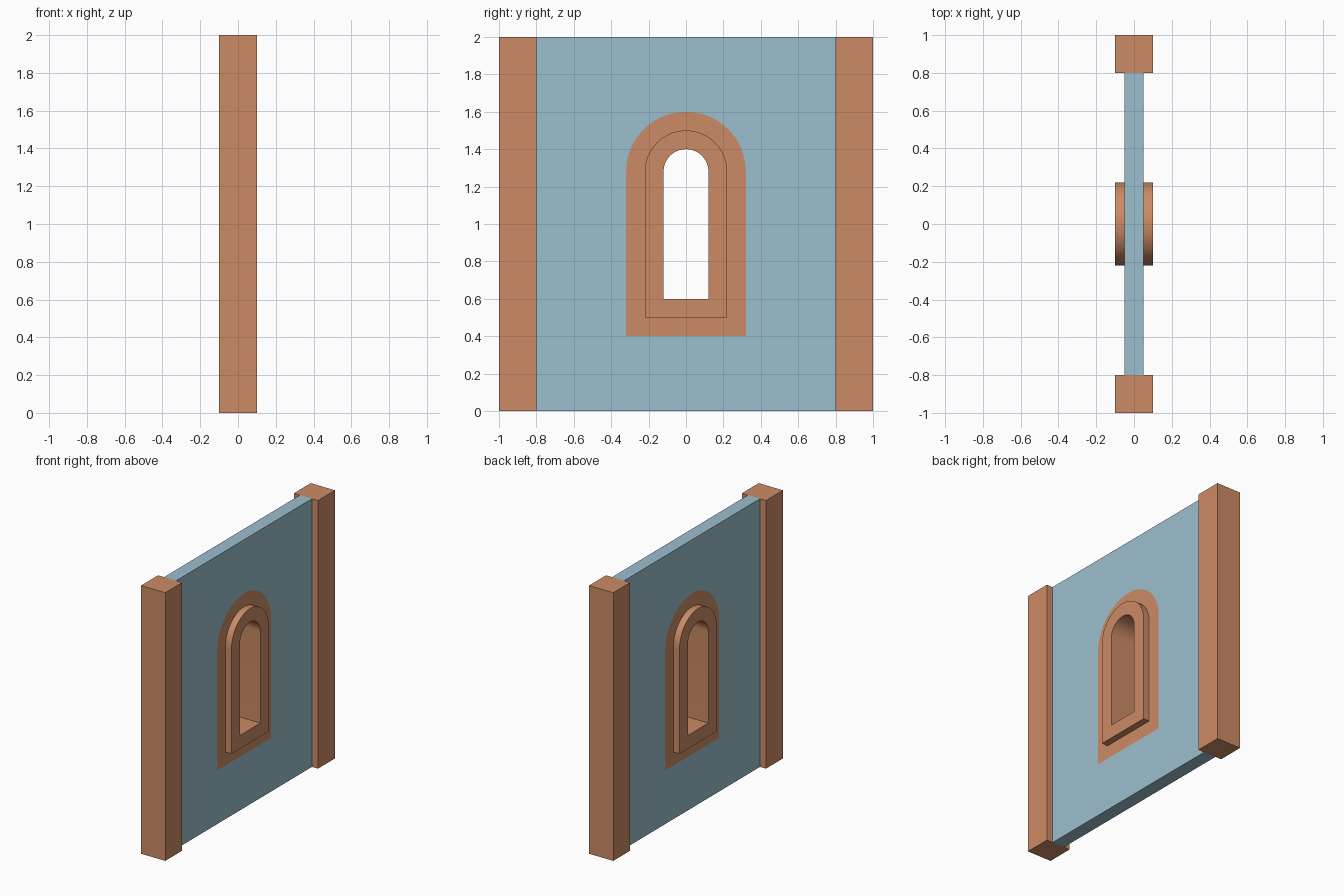
import bpy, bmesh, math

if "Cube" in bpy.data.objects:
    bpy.data.objects.remove(bpy.data.objects["Cube"])

SPRING = 1.28   # height where the arches start to curve
SEGS = 32


def material(name, color):
    m = bpy.data.materials.new(name)
    m.diffuse_color = color
    m.use_nodes = True
    m.node_tree.nodes["Principled BSDF"].inputs["Base Color"].default_value = m.diffuse_color
    return m


brick = material("terracotta", (0.60, 0.26, 0.13, 1))
plaster = material("pale_blue", (0.33, 0.52, 0.62, 1))


def finish(bm, name, mat):
    bmesh.ops.recalc_face_normals(bm, faces=bm.faces)
    mesh = bpy.data.meshes.new(name)
    bm.to_mesh(mesh)
    bm.free()
    mesh.materials.append(mat)
    obj = bpy.data.objects.new(name, mesh)
    bpy.context.collection.objects.link(obj)
    return obj


def arch(radius, bottom):
    """Round-topped outline in the (y, z) plane."""
    pts = [(-radius, bottom), (radius, bottom)]
    for i in range(SEGS + 1):
        a = math.pi * i / SEGS
        pts.append((radius * math.cos(a), SPRING + radius * math.sin(a)))
    return pts


def add_loop(bm, pts, x):
    return [bm.verts.new((x, y, z)) for y, z in pts]


def bridge(bm, a, b):
    for i in range(len(a)):
        j = (i + 1) % len(a)
        bm.faces.new((a[i], a[j], b[j], b[i]))


def loop_edges(bm, verts):
    return [bm.edges.new((v, verts[(i + 1) % len(verts)])) for i, v in enumerate(verts)]


# Wall panel with an arched hole
bm = bmesh.new()
rect = [(-0.8, 0), (0.8, 0), (0.8, 2), (-0.8, 2)]
rims = []
for x in (0.05, -0.05):
    outer = add_loop(bm, rect, x)
    edges = loop_edges(bm, outer) + loop_edges(bm, add_loop(bm, arch(0.32, 0.4), x))
    bmesh.ops.triangle_fill(bm, edges=edges, use_beauty=True, normal=(1, 0, 0))
    rims.append(outer)
bridge(bm, *rims)
finish(bm, "wall_panel", plaster)

# Window surround: flush band, raised frame and reveal, swept through the wall
outer, middle, inner = arch(0.32, 0.4), arch(0.22, 0.5), arch(0.12, 0.6)
section = [(outer, 0.05), (middle, 0.05), (middle, 0.1), (inner, 0.1),
           (inner, -0.1), (middle, -0.1), (middle, -0.05), (outer, -0.05)]
bm = bmesh.new()
loops = [add_loop(bm, pts, x) for pts, x in section]
for a, b in zip(loops, loops[1:]):
    bridge(bm, a, b)
surround = finish(bm, "window_surround", brick)
bpy.context.view_layer.objects.active = surround
surround.select_set(True)
bpy.ops.object.shade_smooth_by_angle(angle=math.radians(30))

# Corner posts
for side, name in ((-1, "front_post"), (1, "back_post")):
    bm = bmesh.new()
    bmesh.ops.create_cube(bm, size=1)
    bmesh.ops.scale(bm, vec=(0.2, 0.2, 2), verts=bm.verts)
    bmesh.ops.translate(bm, vec=(0, side * 0.9, 1), verts=bm.verts)
    finish(bm, name, brick)
